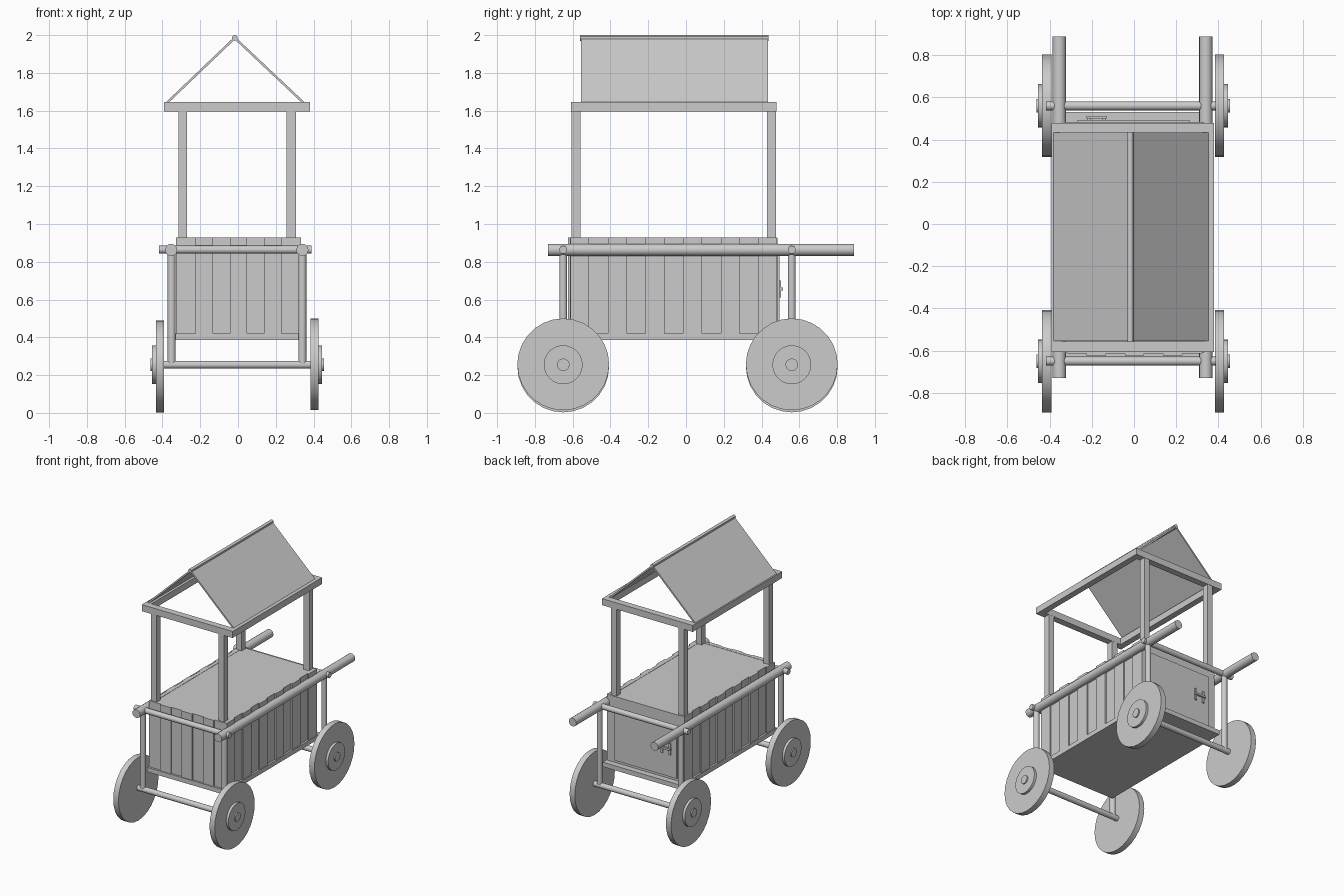
import bpy, math
from mathutils import Vector

if "Cube" in bpy.data.objects:
    bpy.data.objects.remove(bpy.data.objects["Cube"])


def box(name, x, y, z):
    """Axis-aligned box from (min, max) ranges."""
    bpy.ops.mesh.primitive_cube_add(size=1, location=[(a + b) / 2 for a, b in (x, y, z)])
    ob = bpy.context.object
    ob.name = name
    ob.scale = [b - a for a, b in (x, y, z)]
    bpy.ops.object.transform_apply(location=False, rotation=False, scale=True)
    return ob


def rod(name, p, q, r, sides=16):
    """Cylinder running from p to q."""
    p, q = Vector(p), Vector(q)
    d = q - p
    bpy.ops.mesh.primitive_cylinder_add(vertices=sides, radius=r, depth=d.length, location=(p + q) / 2)
    ob = bpy.context.object
    ob.name = name
    ob.rotation_euler = d.to_track_quat('Z', 'Y').to_euler()
    bpy.ops.object.shade_smooth_by_angle(angle=math.radians(30))
    return ob


# Wheels, hubs and axles
for end, y in (("front", -0.65), ("rear", 0.56)):
    for side, s, z in (("left", -1, 0.246), ("right", 1, 0.257)):
        c = -0.004
        for part, a, b, r, n in (("wheel", 0.387, 0.431, 0.243, 28),
                                 ("hub", 0.425, 0.450, 0.103, 24),
                                 ("axle_cap", 0.425, 0.459, 0.033, 14)):
            zz = z if part == "wheel" else 0.255
            rod(f"{end}_{side}_{part}", (c + s * a, y, zz), (c + s * b, y, zz), r, n)
    rod(f"{end}_axle", (-0.40, y, 0.255), (0.39, y, 0.255), 0.021)

    # Upright struts and upper crossbar
    for side, x in (("left", -0.351), ("right", 0.341)):
        rod(f"{end}_{side}_strut", (x, y, 0.255), (x, y, 0.865), 0.021)
    rod(f"{end}_crossbar", (-0.418, y, 0.864), (0.388, y, 0.864), 0.021)

# Long push handles
for side, x in (("left", -0.354), ("right", 0.341)):
    rod(f"{side}_handle", (x, -0.73, 0.863), (x, 0.89, 0.863), 0.032)

# Base board and cart box
box("base_board", (-0.331, 0.337), (-0.63, 0.53), (0.385, 0.42))
box("cart_box", (-0.312, 0.318), (-0.61, 0.484), (0.40, 0.926))

# Side planks: every other one stands proud
for i in range(11):
    y0 = -0.612 + i * 0.0995
    proud = 0.015 if i % 2 == 0 else 0.004
    z0 = 0.387 if i % 2 == 0 else 0.42
    for side, s in (("left", -1), ("right", 1)):
        xs = sorted((0.003 + s * 0.29, 0.003 + s * (0.315 + proud)))
        box(f"{side}_plank_{i + 1}", xs, (y0, y0 + 0.0995), (z0, 0.928))

# Front planks
for i in range(7):
    x0 = -0.315 + i * 0.0907
    proud = 0.012 if i % 2 else 0.003
    box(f"front_plank_{i + 1}", (x0, x0 + 0.0907), (-0.612 - proud, -0.59), (0.41, 0.928))

# Rear door with H-shaped pull
box("rear_door", (-0.267, 0.262), (0.47, 0.494), (0.44, 0.84))
for side, x in (("left", -0.212), ("right", -0.143)):
    box(f"pull_bracket_{side}", (x - 0.008, x + 0.008), (0.49, 0.503), (0.61, 0.70))
box("pull_bar", (-0.225, -0.13), (0.499, 0.513), (0.648, 0.663))

# Roof posts
for side, x in (("left", (-0.316, -0.269)), ("right", (0.257, 0.306))):
    for end, y in (("front", (-0.606, -0.558)), ("rear", (0.429, 0.476))):
        box(f"{end}_{side}_roof_post", x, y, (0.90, 1.61))

# Roof frame beams
for end, y in (("front", (-0.608, -0.557)), ("rear", (0.428, 0.478))):
    box(f"{end}_roof_beam", (-0.392, 0.38), y, (1.595, 1.645))
for side, x in (("left", (-0.392, -0.345)), ("right", (0.333, 0.38))):
    box(f"{side}_roof_beam", x, (-0.56, 0.43), (1.595, 1.645))

# Sloped roof panels and ridge pole
ridge = Vector((-0.017, -0.061, 1.985))
for side, x in (("left", -0.378), ("right", 0.349)):
    eave = Vector((x, ridge.y, 1.640))
    d = ridge - eave
    panel = box(f"{side}_roof_panel", (-d.length / 2, d.length / 2), (-0.494, 0.494), (-0.006, 0.006))
    panel.location = (ridge + eave) / 2
    panel.rotation_euler = (0, -math.atan2(d.z, d.x), 0)
rod("ridge_pole", (ridge.x, -0.56, ridge.z), (ridge.x, 0.437, ridge.z), 0.015, 12)
